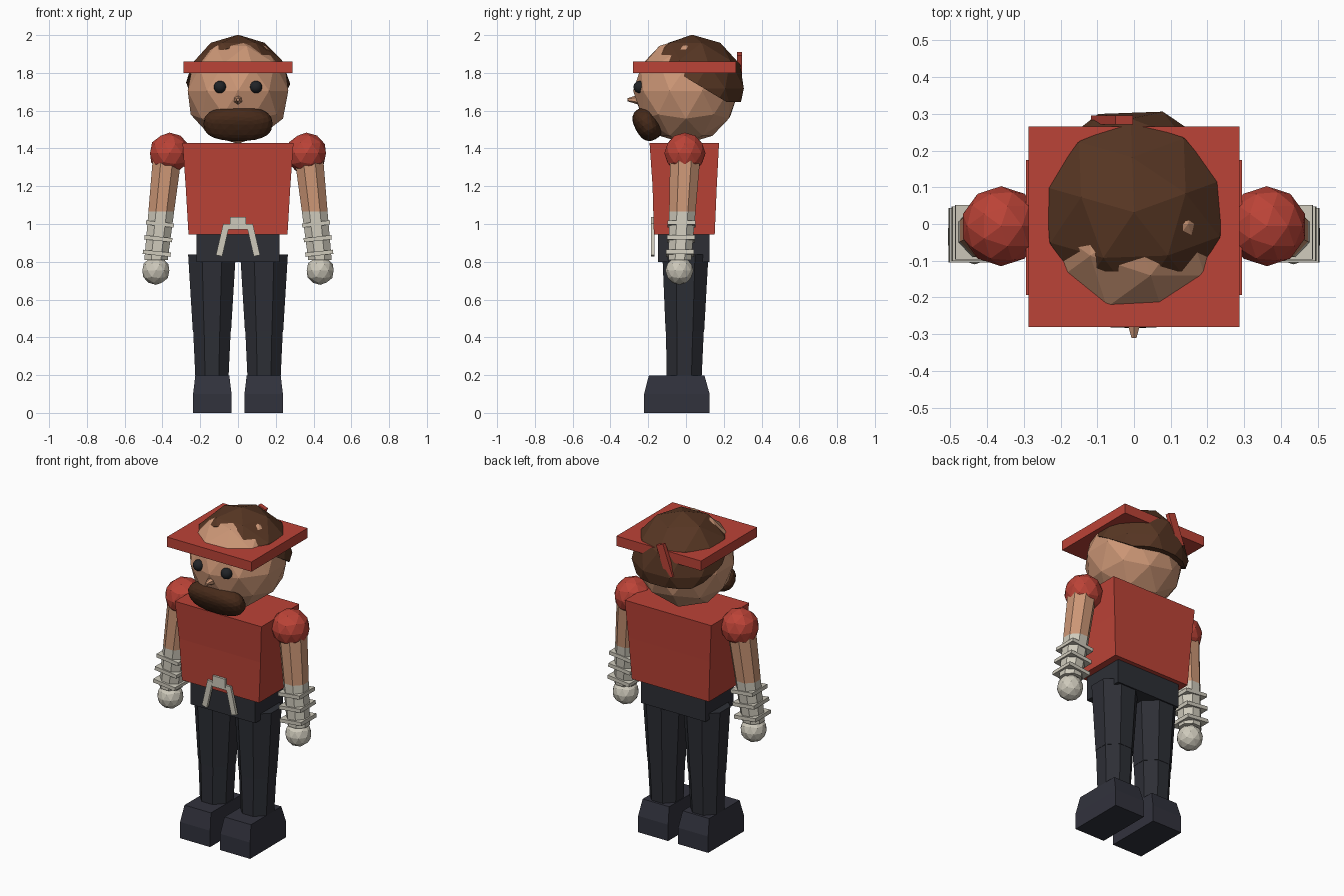
import bpy, bmesh, math
from mathutils import Vector, Matrix

if "Cube" in bpy.data.objects:
    bpy.data.objects.remove(bpy.data.objects["Cube"])


def material(name, rgb):
    m = bpy.data.materials.new(name)
    m.diffuse_color = (*rgb, 1)
    m.use_nodes = True
    m.node_tree.nodes["Principled BSDF"].inputs["Base Color"].default_value = m.diffuse_color
    return m


RED = material("red cloth", (0.50, 0.056, 0.038))
SKIN = material("skin", (0.60, 0.305, 0.18))
HAIR = material("brown hair", (0.095, 0.037, 0.017))
BEARD = material("dark beard", (0.062, 0.023, 0.010))
PANTS = material("dark trousers", (0.026, 0.028, 0.036))
BOOT = material("boot", (0.031, 0.032, 0.046))
WRAP = material("cream wrap", (0.62, 0.59, 0.50))
BLACK = material("eye black", (0.015, 0.017, 0.02))


def finish(name, bm, mat, smooth=False):
    bmesh.ops.recalc_face_normals(bm, faces=bm.faces[:])
    me = bpy.data.meshes.new(name)
    bm.to_mesh(me)
    bm.free()
    me.materials.append(mat)
    for p in me.polygons:
        p.use_smooth = smooth
    ob = bpy.data.objects.new(name, me)
    bpy.context.collection.objects.link(ob)
    return ob


def ball(name, loc, r, mat, sub=2, smooth=False):
    bm = bmesh.new()
    bmesh.ops.create_icosphere(bm, subdivisions=sub, radius=r,
                               matrix=Matrix.Translation(loc))
    return finish(name, bm, mat, smooth)


def box(name, loc, size, mat, rot=None):
    bm = bmesh.new()
    m = Matrix.Translation(loc) @ (rot or Matrix()) @ Matrix.Diagonal((*size, 1))
    bmesh.ops.create_cube(bm, size=1, matrix=m)
    return finish(name, bm, mat)


def loft(name, rings, mat):
    """Skin equal-length rings of points and cap both ends."""
    bm = bmesh.new()
    vs = [[bm.verts.new(p) for p in ring] for ring in rings]
    n = len(vs[0])
    for a, b in zip(vs, vs[1:]):
        for i in range(n):
            bm.faces.new((a[i], a[(i + 1) % n], b[(i + 1) % n], b[i]))
    bm.faces.new(vs[0])
    bm.faces.new(vs[-1])
    return finish(name, bm, mat)


def rect(x0, x1, y0, y1, z):
    return [(x0, y0, z), (x1, y0, z), (x1, y1, z), (x0, y1, z)]


def octagon(c, rx, ry):
    return [(c[0] + rx * math.cos((i + .5) * math.pi / 4) / math.cos(math.pi / 8),
             c[1] + ry * math.sin((i + .5) * math.pi / 4) / math.cos(math.pi / 8),
             c[2]) for i in range(8)]


# Head
ball("head", (0, 0, 1.705), 0.28, SKIN)

# Hair cap, trimmed at the forehead, ears and nape
bm = bmesh.new()
bmesh.ops.create_icosphere(bm, subdivisions=2, radius=0.285,
                           matrix=Matrix.Translation((0, 0.032, 1.717)) @ Matrix.Rotation(0.35, 4, 'Z'))
for co, no in (((0, -0.13, 1.95), (0, 1, 0)),
               ((0, 0, 1.775), (0, 0.6, 1)),
               ((0, 0, 1.645), (0, 0, 1))):
    cut = bmesh.ops.bisect_plane(bm, geom=bm.verts[:] + bm.edges[:] + bm.faces[:],
                                 plane_co=co, plane_no=no, clear_inner=True)
    edges = [e for e in cut["geom_cut"] if isinstance(e, bmesh.types.BMEdge)]
    bmesh.ops.contextual_create(bm, geom=edges)
finish("hair", bm, HAIR)

# Square headband with a hanging tie at the back
box("headband", (0, -0.0075, 1.83), (0.575, 0.545, 0.06), RED)
box("headband_tie", (-0.06, 0.283, 1.81), (0.05, 0.025, 0.195), RED,
    Matrix.Rotation(math.radians(20), 4, 'Y'))

# Beard: squarish ellipsoid tilted under the chin
bm = bmesh.new()
bmesh.ops.create_icosphere(bm, subdivisions=3, radius=1)
tilt = Matrix.Rotation(math.radians(28), 4, 'X')
for v in bm.verts:
    p = Vector([math.copysign(abs(c) ** 0.8, c) for c in v.co])
    p = tilt @ Vector((p.x * 0.183, p.y * 0.068, p.z * 0.092))
    v.co = p + Vector((0, -0.205, 1.53))
finish("beard", bm, BEARD)

# Nose
bm = bmesh.new()
bmesh.ops.create_cone(bm, cap_ends=True, segments=6, radius1=0.03, radius2=0.008, depth=0.07,
                      matrix=Matrix.Translation((0, -0.275, 1.658)) @ Matrix.Rotation(math.radians(90), 4, 'X'))
finish("nose", bm, SKIN)

# Torso and hips
loft("torso", [rect(-0.262, 0.262, -0.17, 0.152, 0.945),
               rect(-0.277, 0.277, -0.177, 0.163, 1.2),
               rect(-0.294, 0.294, -0.193, 0.175, 1.43)], RED)
box("hips", (0, -0.011, 0.88), (0.44, 0.272, 0.16), PANTS)

# Belt knot and its two tails
box("belt_knot", (0, -0.175, 1.01), (0.085, 0.022, 0.055), WRAP)
box("belt_loop", (0, -0.175, 0.985), (0.15, 0.018, 0.03), WRAP)

for s, side in ((-1, "left"), (1, "right")):
    box(f"belt_tail_{side}", (s * 0.081, -0.176, 0.915), (0.034, 0.018, 0.17), WRAP,
        Matrix.Rotation(-s * math.radians(13), 4, 'Y'))
    ball(f"eye_{side}", (s * 0.095, -0.245, 1.725), 0.033, BLACK, 3, True)

    # Shoulder, bare arm, wrapped forearm and fist
    ball(f"shoulder_{side}", (s * 0.362, -0.006, 1.375), 0.109, RED)

    def axis(z):
        t = (1.38 - z) / 0.58
        return Vector((s * (0.372 + 0.063 * t), -0.003 - 0.03 * t, z))

    loft(f"arm_{side}", [octagon(axis(1.36), 0.076, 0.08),
                         octagon(axis(1.065), 0.068, 0.07)], SKIN)
    loft(f"forearm_wrap_{side}", [octagon(axis(1.065), 0.068, 0.07),
                                  octagon(axis(0.81), 0.062, 0.06)], WRAP)
    lean = (axis(1.3) - axis(0.8)).to_track_quat('Z', 'Y').to_matrix().to_4x4()
    lean = Matrix.Rotation(-s * math.atan2(0.063, 0.58), 4, 'Y')
    for k, z in enumerate((1.0, 0.922, 0.845)):
        box(f"wrist_band_{side}_{k}", axis(z), (0.148, 0.148, 0.022), WRAP, lean)
    ball(f"fist_{side}", (s * 0.435, -0.035, 0.753), 0.075, WRAP)

    # Two-part leg
    loft(f"thigh_{side}", [octagon((s * 0.138, -0.003, 0.838), 0.126, 0.122),
                           octagon((s * 0.138, -0.006, 0.43), 0.101, 0.102)], PANTS)
    loft(f"shin_{side}", [octagon((s * 0.138, -0.006, 0.43), 0.099, 0.1),
                          octagon((s * 0.138, -0.01, 0.17), 0.087, 0.092)], PANTS)

    # Boot
    xs = lambda a, b: sorted((s * a, s * b))
    loft(f"boot_{side}", [rect(*xs(0.034, 0.238), -0.222, 0.125, 0),
                          rect(*xs(0.034, 0.238), -0.222, 0.125, 0.1),
                          rect(*xs(0.046, 0.226), -0.197, 0.098, 0.197)], BOOT)
